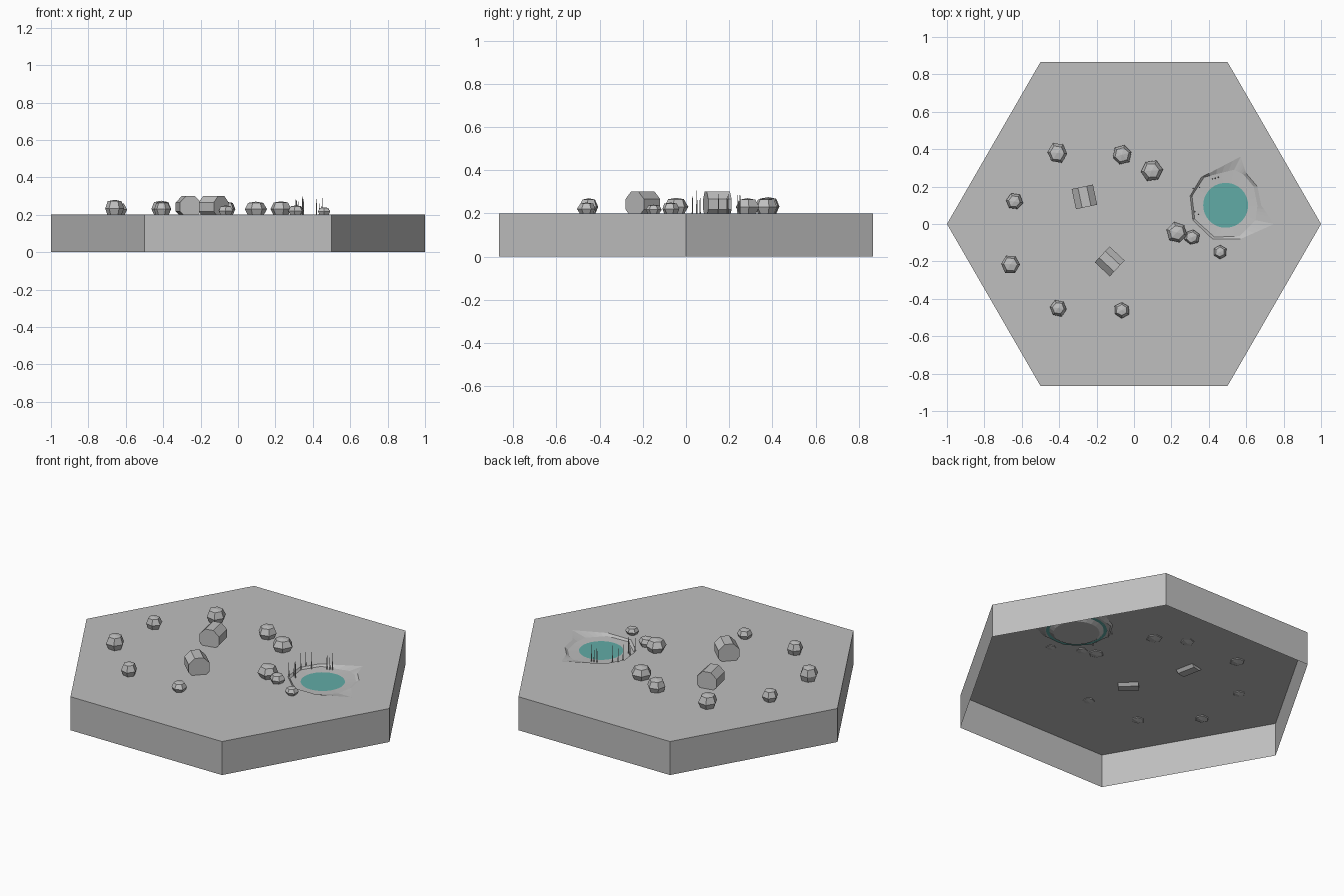
import bpy, bmesh, math, random
from mathutils import Vector, Matrix

if "Cube" in bpy.data.objects:
    bpy.data.objects.remove(bpy.data.objects["Cube"])

random.seed(4)


def material(name, rgb):
    m = bpy.data.materials.new(name)
    m.diffuse_color = (*rgb, 1)
    m.use_nodes = True
    m.node_tree.nodes["Principled BSDF"].inputs["Base Color"].default_value = m.diffuse_color
    return m


STONE = material("stone_grey", (0.52, 0.52, 0.52))
WATER = material("water_teal", (0.12, 0.41, 0.38))


def finish(bm, name, mat):
    mesh = bpy.data.meshes.new(name)
    bm.to_mesh(mesh)
    bm.free()
    mesh.materials.append(mat)
    ob = bpy.data.objects.new(name, mesh)
    bpy.context.collection.objects.link(ob)
    return ob


def band(bm, a, b):
    """Quads between two closed vertex loops."""
    n = len(a)
    return [bm.faces.new((a[i], a[(i + 1) % n], b[(i + 1) % n], b[i])) for i in range(n)]


def face_up(bm, faces):
    for f in faces:
        f.normal_update()
        if f.normal.z < 0:
            f.normal_flip()


TOP = 0.2
POND = Vector((0.49, 0.10, 0))

# Pond bank: outer lip and foot of the bank, counter-clockwise
LIP = [(.68, .10), (.66, .20), (.60, .27), (.57, .36), (.36, .25),
       (.30, .15), (.315, .02), (.42, -.08), (.57, -.08), (.75, .0)]
FOOT = [(.66, .10), (.64, .20), (.585, .265), (.535, .29), (.375, .25),
        (.31, .15), (.325, .025), (.43, -.07), (.565, -.065), (.65, .02)]


def divide(points, z, steps=5):
    out = []
    for i, p in enumerate(points):
        a, b = Vector((*p, z)), Vector((*points[(i + 1) % len(points)], z))
        out += [a.lerp(b, k / steps) for k in range(steps)]
    return out


# Hexagonal ground slab, open underneath, with the pond opening in its top
bm = bmesh.new()
corner = [(math.cos(i * math.pi / 3), math.sin(i * math.pi / 3)) for i in range(6)]
low = [bm.verts.new((x, y, 0)) for x, y in corner]
high = [bm.verts.new((x, y, TOP)) for x, y in corner]
band(bm, low, high)
lip = [bm.verts.new((*p, TOP)) for p in LIP]
edges = [bm.edges.get((high[i], high[(i + 1) % 6])) for i in range(6)]
edges += [bm.edges.new((lip[i], lip[(i + 1) % len(lip)])) for i in range(len(lip))]
top = bmesh.ops.triangle_fill(bm, edges=edges, use_beauty=True, use_dissolve=False)
face_up(bm, [g for g in top["geom"] if isinstance(g, bmesh.types.BMFace)])
finish(bm, "hexagonal_ground", STONE)

# Sloping shore around the water
bm = bmesh.new()
outer = [bm.verts.new(p) for p in divide(LIP, TOP)]
foot = divide(FOOT, 0.189)
middle = [bm.verts.new(p) for p in foot]
inner = []
for p in foot:
    d = Vector((p.x, p.y, 0)) - POND
    inner.append(bm.verts.new(POND + d.normalized() * 0.12 + Vector((0, 0, 0.186))))
face_up(bm, band(bm, outer, middle) + band(bm, middle, inner))
finish(bm, "pond_shore", STONE)

# Water sheet
bm = bmesh.new()
bmesh.ops.create_circle(bm, cap_ends=True, segments=32, radius=0.165,
                        matrix=Matrix.Translation(POND + Vector((0, 0, 0.185))))
face_up(bm, bm.faces)
finish(bm, "pond_water", WATER)

# Basin hanging below the water
bm = bmesh.new()
rings = [[bm.verts.new(POND + Vector((r * math.cos(t), r * math.sin(t), z)))
          for t in [i * math.tau / 24 for i in range(24)]]
         for r, z in ((0.148, 0.183), (0.125, 0.168))]
band(bm, rings[1], rings[0])
bm.faces.new(rings[1][::-1])
finish(bm, "pond_basin", STONE)

# Rocks: x, y, radius, top height
ROCKS = [(-.41, .38, .056, .275), (-.065, .37, .053, .270), (.095, .285, .059, .270),
         (-.64, .12, .045, .265), (-.66, -.215, .053, .280), (-.405, -.45, .046, .270),
         (-.065, -.46, .043, .250), (.23, -.045, .055, .272), (.31, -.07, .042, .250),
         (.46, -.15, .037, .240)]
for i, (x, y, r, peak) in enumerate(ROCKS):
    bm = bmesh.new()
    bmesh.ops.create_uvsphere(bm, u_segments=6, v_segments=4, radius=1)
    mid = TOP + (peak - TOP) * 0.42
    spin = Matrix.Rotation(random.uniform(0, math.tau), 3, 'Z')
    for v in bm.verts:
        flat = max(-0.85, min(0.85, v.co.z)) / 0.85
        p = spin @ v.co * random.uniform(0.93, 1.06)
        v.co = (x + p.x * r, y + p.y * r, mid + flat * (peak - mid))
    finish(bm, f"rock_{i + 1}", STONE)

# Eight-sided logs lying on the ground: x, y, axis angle
for i, (x, y, angle) in enumerate([(-.265, .145, 102), (-.13, -.20, -43)]):
    bm = bmesh.new()
    place = (Matrix.Translation((x, y, 0.242)) @ Matrix.Rotation(math.radians(angle), 4, 'Z')
             @ Matrix.Rotation(math.pi / 2, 4, 'Y') @ Matrix.Rotation(math.pi / 8, 4, 'Z'))
    r = 0.058 / math.cos(math.pi / 8)
    bmesh.ops.create_cone(bm, cap_ends=True, segments=8, radius1=r, radius2=r,
                          depth=0.11, matrix=place)
    finish(bm, f"log_{i + 1}", STONE)

# Reeds along the shore: x, y, tip height
REEDS = [(.315, .19, .28), (.31, .15, .29), (.35, .195, .29), (.325, .065, .27),
         (.315, .03, .28), (.345, .05, .305), (.42, .24, .285), (.435, .245, .26),
         (.45, .25, .29)]
for i, (x, y, tip) in enumerate(REEDS):
    bm = bmesh.new()
    bmesh.ops.create_cone(bm, cap_ends=True, segments=4, radius1=0.004, radius2=0.001,
                          depth=tip - 0.185,
                          matrix=Matrix.Translation((x, y, (tip + 0.185) / 2)))
    finish(bm, f"reed_{i + 1}", STONE)
